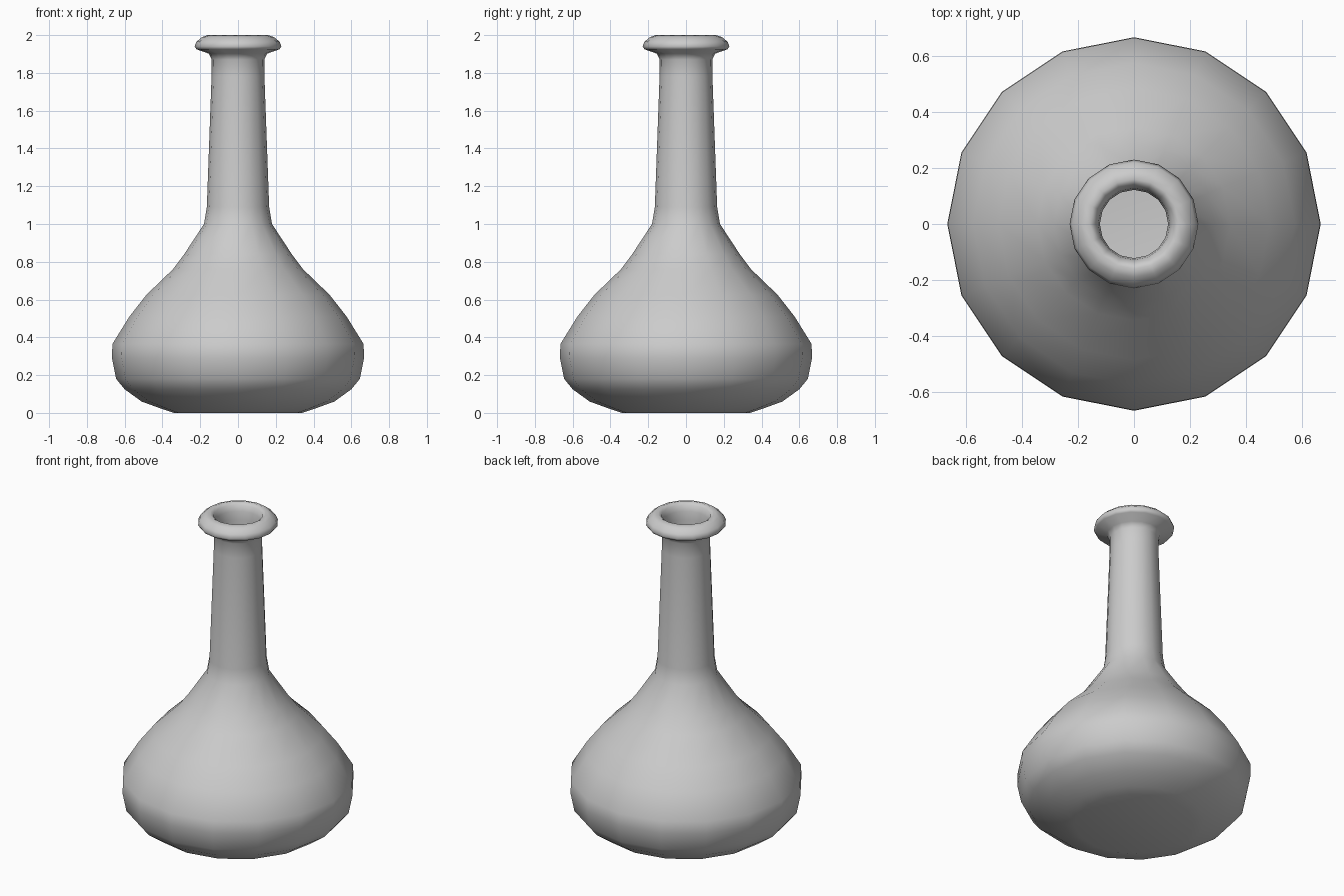
import bpy, bmesh, math

if "Cube" in bpy.data.objects:
    bpy.data.objects.remove(bpy.data.objects["Cube"])

SIDES = 16
WALL = 0.018

# Outer silhouette (radius, height), from base to lip
outer = [(0.34, 0.01), (0.40, 0.02), (0.51, 0.06), (0.60, 0.125), (0.645, 0.18),
         (0.667, 0.29), (0.665, 0.365), (0.575, 0.51), (0.485, 0.625),
         (0.345, 0.76), (0.285, 0.84), (0.18, 1.0), (0.165, 1.09),
         (0.14, 1.78), (0.139, 1.87), (0.155, 1.902)]
# Rolled lip, over the top and into the mouth
lip = [(0.22, 1.925), (0.23, 1.94), (0.22, 1.965), (0.19, 1.99), (0.16, 2.0),
       (0.14, 1.985), (0.128, 1.95), (0.122, 1.90)]
# Inner wall follows the body back down to the floor
inner = [(r - WALL, max(z, 0.01 + WALL)) for r, z in reversed(outer[1:14])]


def lathe(name, profile):
    bm = bmesh.new()
    rings = []
    for r, z in profile:
        rings.append([bm.verts.new((r * math.cos(2 * math.pi * i / SIDES),
                                    r * math.sin(2 * math.pi * i / SIDES), z))
                      for i in range(SIDES)])
    for a, b in zip(rings, rings[1:]):
        for i in range(SIDES):
            j = (i + 1) % SIDES
            bm.faces.new((a[i], a[j], b[j], b[i]))
    bm.faces.new(rings[0][::-1])
    bm.faces.new(rings[-1])
    for v in rings[0]:
        v.co.z = 0.0
    bmesh.ops.recalc_face_normals(bm, faces=bm.faces[:])
    mesh = bpy.data.meshes.new(name)
    bm.to_mesh(mesh)
    bm.free()
    obj = bpy.data.objects.new(name, mesh)
    bpy.context.collection.objects.link(obj)
    return obj


# Bottle: one continuous turned shell
bottle = lathe("bottle", outer + lip + inner)
bpy.context.view_layer.objects.active = bottle
bottle.select_set(True)
bpy.ops.object.shade_smooth_by_angle(angle=math.radians(80))
